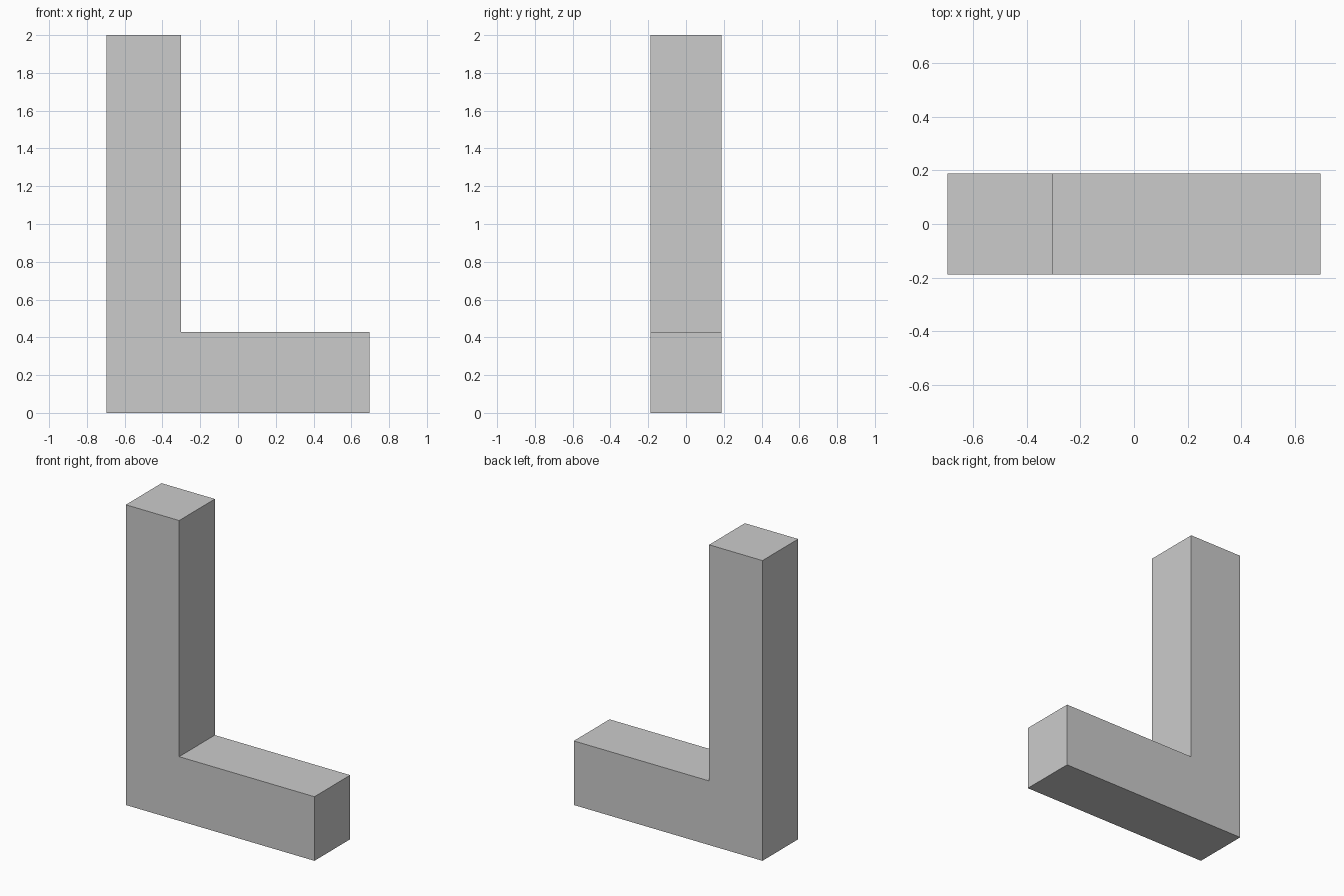
import bpy
import bmesh

if "Cube" in bpy.data.objects:
    bpy.data.objects.remove(bpy.data.objects["Cube"])

HALF_WIDTH, HALF_DEPTH, HEIGHT = 0.695, 0.188, 2.0
INNER_X, FOOT_TOP = -0.302, 0.427

# L-shaped front profile, extruded through the depth
profile = [
    (-HALF_WIDTH, 0), (HALF_WIDTH, 0), (HALF_WIDTH, FOOT_TOP),
    (INNER_X, FOOT_TOP), (INNER_X, HEIGHT), (-HALF_WIDTH, HEIGHT),
]
bm = bmesh.new()
face = bm.faces.new([bm.verts.new((x, -HALF_DEPTH, z)) for x, z in profile])
result = bmesh.ops.extrude_face_region(bm, geom=[face], use_keep_orig=True)
back = [v for v in result["geom"] if isinstance(v, bmesh.types.BMVert)]
bmesh.ops.translate(bm, verts=back, vec=(0, 2 * HALF_DEPTH, 0))
bmesh.ops.recalc_face_normals(bm, faces=bm.faces)

mesh = bpy.data.meshes.new("l_shaped_block")
bm.to_mesh(mesh)
bm.free()
bpy.context.collection.objects.link(bpy.data.objects.new("l_shaped_block", mesh))
